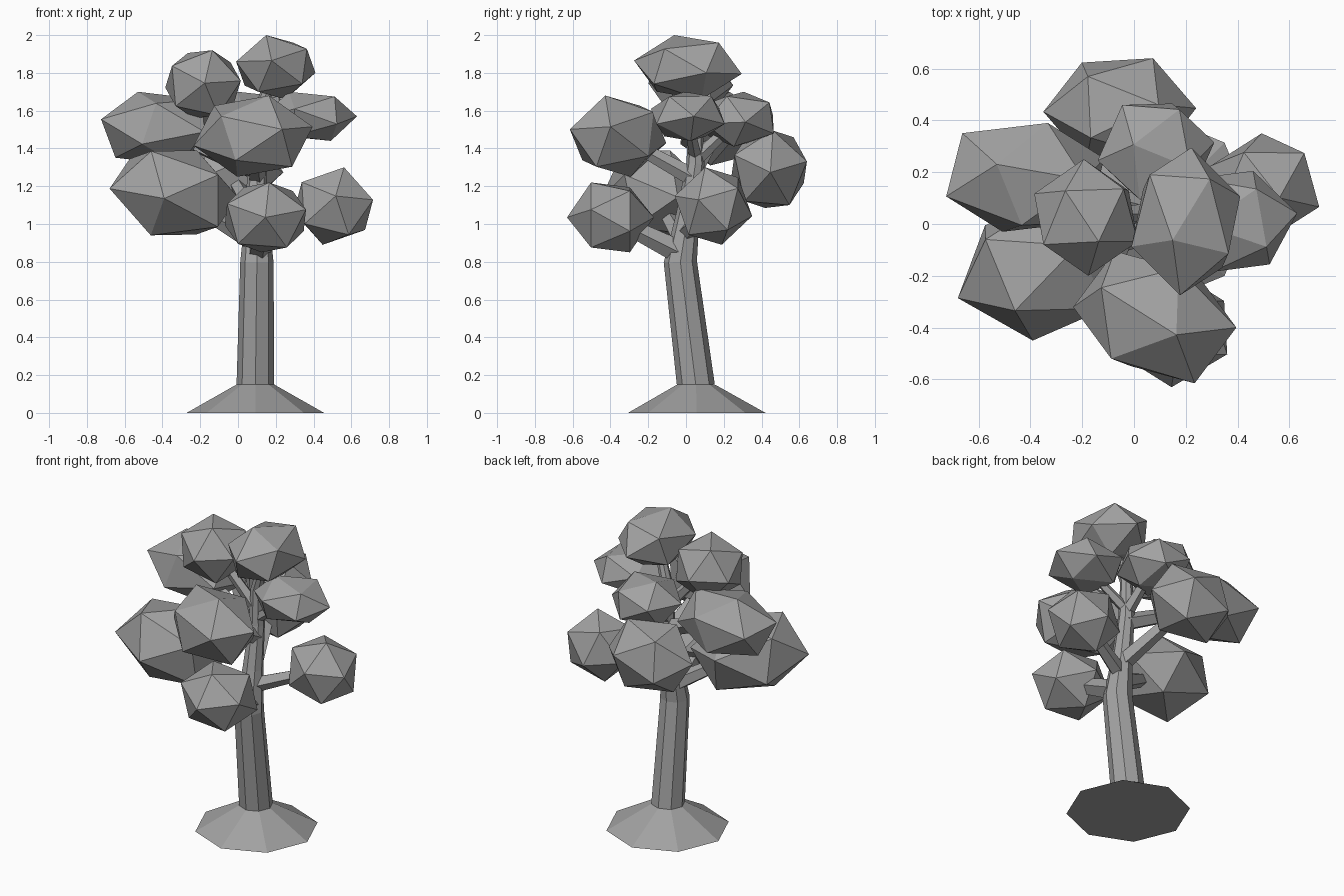
import bpy, bmesh
from math import cos, sin, pi
from mathutils import Vector, Matrix

cube = bpy.data.objects.get("Cube")
if cube:
    bpy.data.objects.remove(cube, do_unlink=True)

grey = bpy.data.materials.new("plain_grey")
grey.use_nodes = True
tone = (0.36, 0.36, 0.36, 1)
grey.diffuse_color = tone
grey.node_tree.nodes["Principled BSDF"].inputs["Base Color"].default_value = tone


def finish(bm, name):
    bmesh.ops.recalc_face_normals(bm, faces=bm.faces)
    mesh = bpy.data.meshes.new(name)
    bm.to_mesh(mesh)
    bm.free()
    mesh.materials.append(grey)
    obj = bpy.data.objects.new(name, mesh)
    bpy.context.collection.objects.link(obj)
    return obj


def limb(name, path, sides, flat=False):
    """Tapered faceted tube through (point, radius) pairs."""
    bm = bmesh.new()
    points = [Vector(p) for p, r in path]
    rings = []
    for i, (p, r) in enumerate(path):
        way = points[min(i + 1, len(path) - 1)] - points[max(i - 1, 0)]
        turn = Matrix() if flat else Vector((0, 0, 1)).rotation_difference(way).to_matrix().to_4x4()
        ring = []
        for k in range(sides):
            a = 2 * pi * k / sides
            ring.append(bm.verts.new(points[i] + turn @ Vector((r * cos(a), r * sin(a), 0))))
        rings.append(ring)
    for low, high in zip(rings, rings[1:]):
        for k in range(sides):
            n = (k + 1) % sides
            bm.faces.new((low[k], low[n], high[n], high[k]))
    bm.faces.new(rings[0])
    bm.faces.new(rings[-1])
    return finish(bm, name)


def clump(name, centre, half, tip, side, axis=(1, 0, 0), stretch=1):
    """Twenty-sided leaf clump: one corner points to tip, its neighbour towards side."""
    bm = bmesh.new()
    bmesh.ops.create_icosphere(bm, subdivisions=1, radius=1)
    up = Vector(tip).normalized()
    across = up.cross(Vector(side)).normalized()
    turn = Matrix((across.cross(up), across, up)).transposed()
    shape = Matrix.Scale(stretch, 3, Vector(axis).normalized()) @ turn
    for v in bm.verts:
        v.co = shape @ v.co
    for n in range(3):
        reach = max(v.co[n] for v in bm.verts)
        for v in bm.verts:
            v.co[n] = centre[n] + half[n] * v.co[n] / reach
    return finish(bm, name)


# Flared root mound and leaning trunk
limb("root_mound", [((.092, .057, 0), .364), ((.092, .053, .15), .1)], 8, True)
limb("trunk", [((.092, .053, .14), .1), ((.1, -.03, .8), .088), ((.1, .01, 1.05), .062),
               ((.1, .05, 1.32), .048), ((.1, .05, 1.55), .037), ((.18, .02, 1.78), .028)], 8)

# Leaf clumps: name, centre, half size, corner, neighbour, then axis and stretch if slanted
clumps = [
    ("crown", (.2, .01, 1.83), (.21, .285, .17), (-.1, -1, .2), (-.24, -.27, 1)),
    ("upper_right", (-.185, .025, 1.74), (.2, .225, .18), (.04, -1, .03), (.25, -.45, 1)),
    ("upper_left", (.38, .01, 1.57), (.25, .195, .13), (1, .15, 0), (.45, .65, .8)),
    ("middle_front", (.08, -.36, 1.465), (.315, .255, .215), (.25, -.24, 1), (1, -.06, .3),
     (.8, -.6, 0), 1.25),
    ("middle_right", (-.42, .18, 1.505), (.305, .21, .195), (-.35, .22, 1), (-1, -.4, .13),
     (1, -.2, 0), 1.1),
    ("lower_right", (-.34, -.165, 1.165), (.34, .285, .225), (-.1, -1, -.15), (-.27, -.3, 1),
     (.8, .35, -.4), 1.2),
    ("lower_front", (.145, -.4, 1.035), (.215, .23, .185), (0, -1, 0), (.08, -.45, .9)),
    ("lower_left", (.505, .145, 1.095), (.21, .205, .205), (.26, -.22, 1), (1, -.4, .1)),
    ("middle_back", (-.055, .44, 1.29), (.295, .2, .205), (1, .03, -.07), (.45, .1, 1)),
    ("upper_back", (.085, .28, 1.555), (.225, .185, .145), (1, .16, -.1), (.3, .75, .6)),
]
for name, *shape in clumps:
    clump(name + "_leaves", *shape)

# Branches from the trunk into each clump: clump index, start point, thickness
forks = [
    (1, (.1, .05, 1.42), .04), (2, (.1, .05, 1.36), .035), (3, (.1, .03, 1.25), .05),
    (4, (.1, .04, 1.28), .055), (5, (.09, -.01, .9), .055), (6, (.11, -.03, .85), .065),
    (7, (.11, 0, .95), .05), (8, (.1, .01, 1.02), .055), (9, (.1, .05, 1.34), .04),
]
for index, start, size in forks:
    name, centre = clumps[index][:2]
    limb(name + "_branch", [(start, size), (Vector(start).lerp(Vector(centre), .8), size * .7)], 5)
